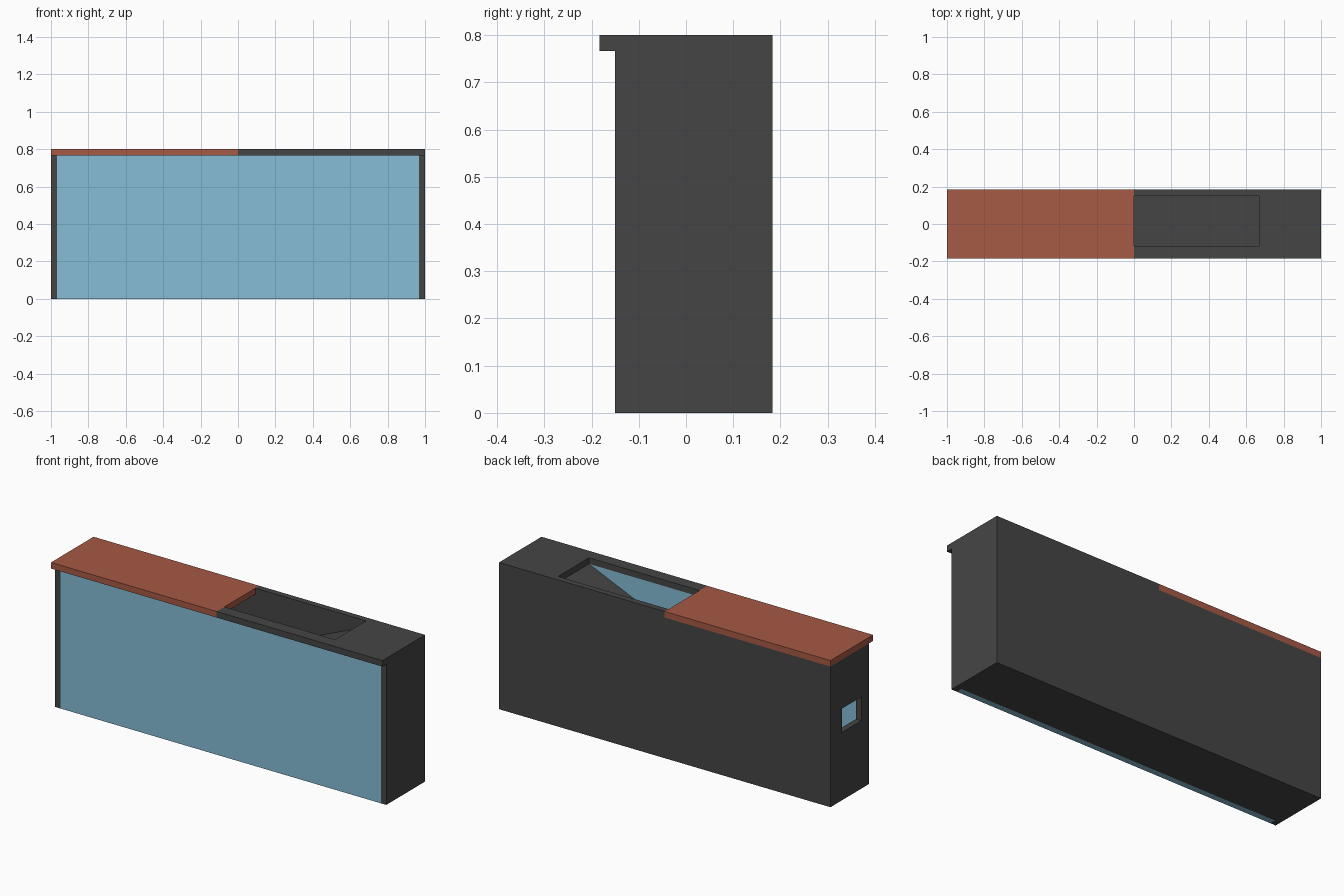
import bpy, bmesh

if "Cube" in bpy.data.objects:
    bpy.data.objects.remove(bpy.data.objects["Cube"])

T = 1 / 30                       # board thickness
H, YF, YB = 0.8, -0.15, 0.1833   # height, front and back of the body


def material(name, rgb):
    m = bpy.data.materials.new(name)
    m.diffuse_color = (*rgb, 1)
    m.use_nodes = True
    m.node_tree.nodes["Principled BSDF"].inputs["Base Color"].default_value = m.diffuse_color
    return m


DARK = material("dark_grey", (0.06, 0.06, 0.06))
RED = material("red_brown", (0.38, 0.10, 0.06))
BLUE = material("pale_blue", (0.24, 0.51, 0.68))


def prism(name, outline, depth_axis, lo, hi, mat, hole=None):
    """Extrude a 2D outline along an axis; an optional rectangular hole makes a frame."""
    def point(a, b, d):
        p = [a, b]
        p.insert(depth_axis, d)
        return p
    bm = bmesh.new()
    rings = [[[bm.verts.new(point(a, b, d)) for a, b in loop] for d in (lo, hi)]
             for loop in ([outline, hole] if hole else [outline])]
    n = len(outline)
    for low, high in rings:
        for i in range(n):
            j = (i + 1) % n
            bm.faces.new((low[i], low[j], high[j], high[i]))
    for k in (0, 1):
        if hole:
            o, h = rings[0][k], rings[1][k]
            for i in range(n):
                j = (i + 1) % n
                bm.faces.new((o[i], o[j], h[j], h[i]))
        else:
            bm.faces.new(rings[0][k])
    bmesh.ops.recalc_face_normals(bm, faces=bm.faces)
    me = bpy.data.meshes.new(name)
    bm.to_mesh(me)
    bm.free()
    me.materials.append(mat)
    ob = bpy.data.objects.new(name, me)
    bpy.context.collection.objects.link(ob)
    return ob


def rect(a0, a1, b0, b1):
    return [(a0, b0), (a1, b0), (a1, b1), (a0, b1)]


IN = 1 - T                       # inner x of the side walls
ZT = H - T                       # underside of the top boards

# Shell: side walls (left one with a small window), back and floor
prism("right_wall", rect(YF, YB, 0, ZT), 0, IN, 1, DARK)
prism("left_wall", rect(YF, YB, 0, ZT), 0, -1, -IN, DARK,
      hole=rect(-0.083, 0.083, 0.37, 0.5))
prism("back_wall", rect(-IN, IN, 0, ZT), 1, YB - T, YB, DARK)
prism("floor", rect(-IN, IN, YF + T, YB - T), 2, 0, T, DARK)

# Front pane set between the side walls
prism("front_pane", rect(-IN, IN, 0, ZT), 1, YF, YF + T, BLUE)

# Sloping board inside, falling from the opening to the left wall
prism("inner_ramp", [(-IN, T), (-IN, 0.06), (0.667, ZT), (0.73, ZT)],
      1, YF + T, YB - T, DARK)

# Top: red half lid and three boards around the opening
prism("lid", rect(-1, 0, -YB, YB), 2, ZT, H, RED)
X = 0.667
prism("top_frame", [(0, -YB), (1, -YB), (1, YB), (0, YB), (0, YB - T),
                    (X, YB - T), (X, YF + T), (0, YF + T)], 2, ZT, H, DARK)
